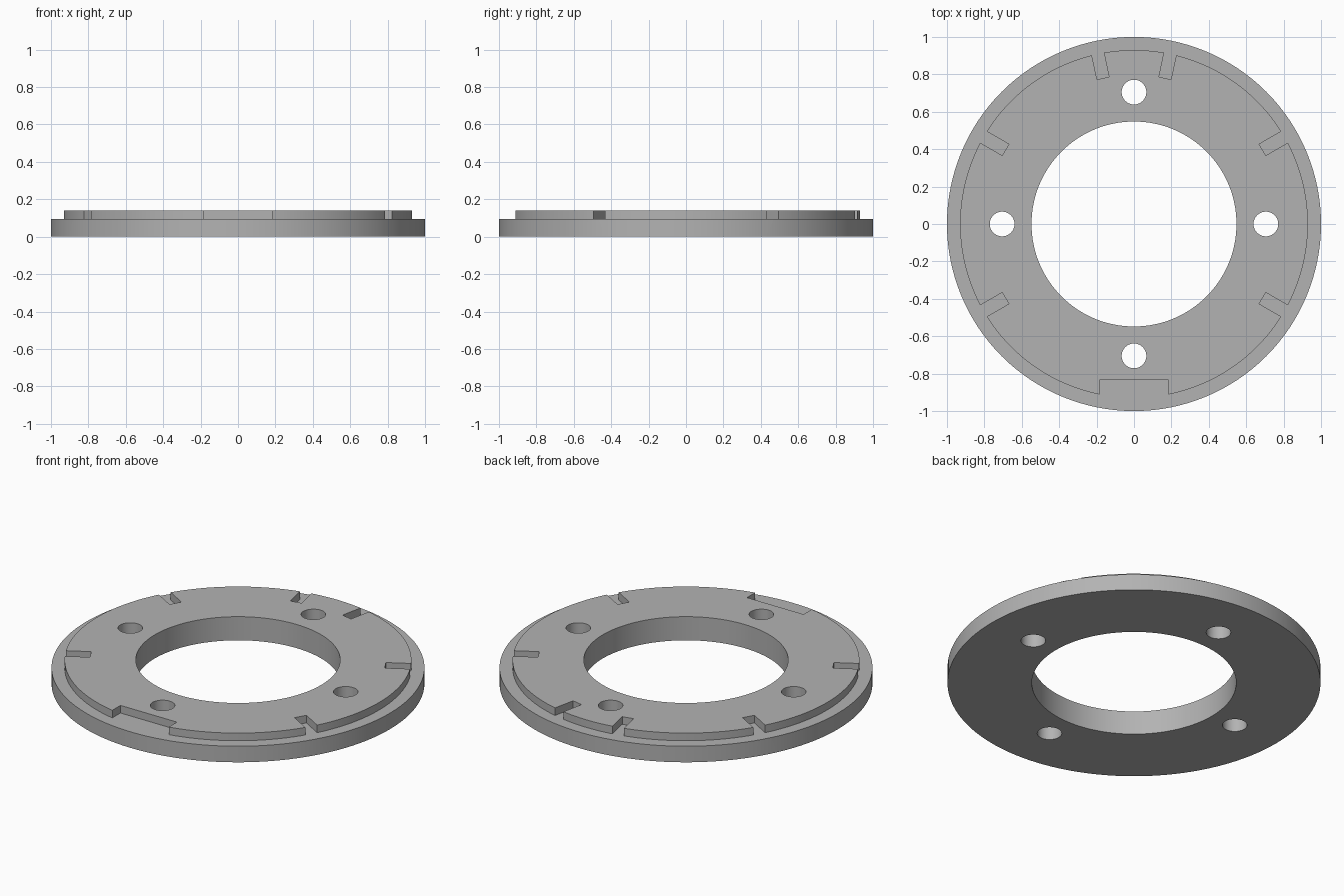
import bpy
import bmesh
from math import radians, cos, sin
from mathutils import Matrix

cube = bpy.data.objects.get("Cube")
if cube:
    bpy.data.objects.remove(cube, do_unlink=True)

LEDGE, TOP = 0.095, 0.14
SEGMENTS = 128

grey = bpy.data.materials.new("plain grey")
grey.use_nodes = True
colour = (0.45, 0.45, 0.45, 1)
grey.diffuse_color = colour
grey.node_tree.nodes["Principled BSDF"].inputs["Base Color"].default_value = colour


def add_object(name, bm):
    bmesh.ops.recalc_face_normals(bm, faces=bm.faces)
    mesh = bpy.data.meshes.new(name)
    bm.to_mesh(mesh)
    bm.free()
    mesh.materials.append(grey)
    obj = bpy.data.objects.new(name, mesh)
    bpy.context.collection.objects.link(obj)
    return obj


def lathe(name, profile):
    """Spin a closed (radius, height) profile into a ring."""
    bm = bmesh.new()
    rings = []
    for i in range(SEGMENTS):
        a = radians(360 * i / SEGMENTS)
        rings.append([bm.verts.new((r * cos(a), r * sin(a), z)) for r, z in profile])
    for i, ring in enumerate(rings):
        following = rings[(i + 1) % SEGMENTS]
        for j in range(len(profile)):
            k = (j + 1) % len(profile)
            bm.faces.new((ring[j], following[j], following[k], ring[k]))
    return add_object(name, bm)


def add_slot(bm, angle, inner, width):
    """Radial box cutter that opens through the raised rim."""
    length, height = 1.1 - inner, 0.2
    matrix = (Matrix.Rotation(radians(angle), 4, 'Z')
              @ Matrix.Translation((inner + length / 2, 0, LEDGE + height / 2))
              @ Matrix.Diagonal((length, width, height, 1)))
    bmesh.ops.create_cube(bm, size=1, matrix=matrix)


def cut(target, cutter):
    mod = target.modifiers.new(cutter.name, 'BOOLEAN')
    mod.operation = 'DIFFERENCE'
    mod.solver = 'EXACT'
    mod.object = cutter
    bpy.context.view_layer.objects.active = target
    bpy.ops.object.modifier_apply(modifier=mod.name)
    bpy.data.objects.remove(cutter, do_unlink=True)


# Flange ring with a raised, stepped upper face
flange = lathe("flange_ring", [(0.548, 0), (1, 0), (1, LEDGE),
                               (0.93, LEDGE), (0.93, TOP), (0.548, TOP)])

# Bolt holes
bm = bmesh.new()
for i in range(4):
    a = radians(90 * i)
    bmesh.ops.create_cone(bm, cap_ends=True, segments=48, radius1=0.066, radius2=0.066,
                          depth=1, matrix=Matrix.Translation((0.705 * cos(a), 0.705 * sin(a), 0)))
cut(flange, add_object("bolt_holes", bm))

# Narrow key slots and the wide front notch
bm = bmesh.new()
for angle in (30, 150, 210, 330):
    add_slot(bm, angle, 0.793, 0.07)
for angle in (78, 102):
    add_slot(bm, angle, 0.797, 0.066)
add_slot(bm, 270, 0.835, 0.37)
cut(flange, add_object("rim_slots", bm))

# Smooth round walls, sharp edges
bpy.ops.object.select_all(action='DESELECT')
flange.select_set(True)
bpy.context.view_layer.objects.active = flange
bpy.ops.object.shade_smooth_by_angle(angle=radians(30))
